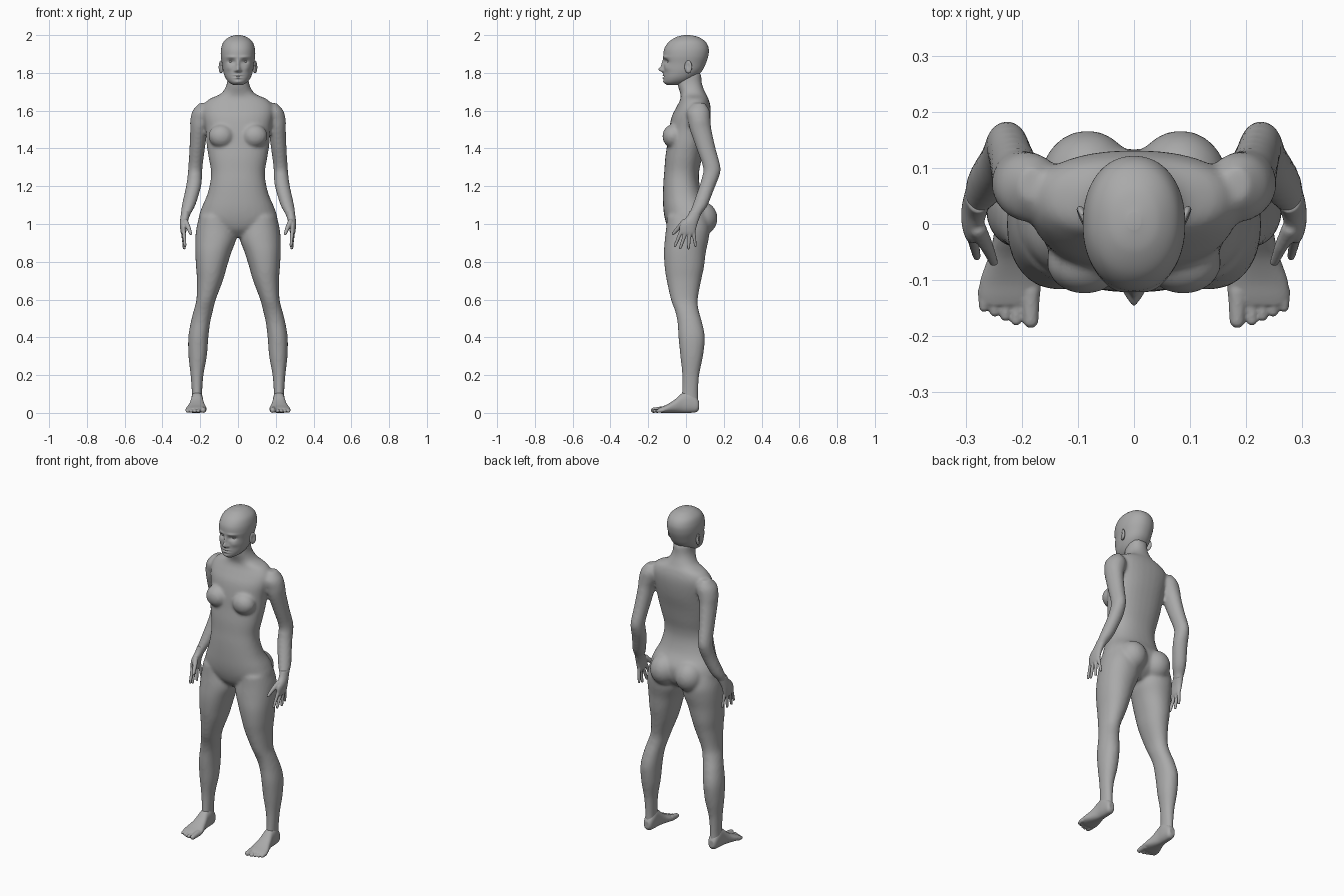
import bpy, bmesh, math
from mathutils import Vector, Matrix

if "Cube" in bpy.data.objects:
    bpy.data.objects.remove(bpy.data.objects["Cube"], do_unlink=True)

grey = bpy.data.materials.new("plain_grey")
grey.use_nodes = True
tone = (0.4, 0.4, 0.4, 1)
grey.diffuse_color = tone
grey.node_tree.nodes["Principled BSDF"].inputs["Base Color"].default_value = tone


def spline(rings, steps):
    """Smoothly interpolate between neighbouring cross-sections."""
    out = []
    last = len(rings) - 1
    for i in range(last):
        a, b, c, d = (rings[min(max(i + k, 0), last)] for k in (-1, 0, 1, 2))
        for s in range(steps):
            t = s / steps
            out.append([q + t * (r - p + t * (2 * p - 5 * q + 4 * r - s4 + t * (3 * q - p - 3 * r + s4))) / 2
                        for p, q, r, s4 in zip(a, b, c, d)])
    return out + [list(rings[-1])]


def loft(bm, rings, side=1, along="z", sides=32, steps=4, power=1.0):
    """Skin rings of (station, x min, x max, other min, other max)."""
    loops = []
    for st, x0, x1, o0, o1 in spline(rings, steps):
        loop = []
        for k in range(sides):
            ang = 2 * math.pi * k / sides
            c, s = (math.copysign(abs(f) ** power, f) for f in (math.cos(ang), math.sin(ang)))
            x = side * ((x0 + x1) / 2 + c * (x1 - x0) / 2)
            o = (o0 + o1) / 2 + s * (o1 - o0) / 2
            loop.append(bm.verts.new((x, o, st) if along == "z" else (x, st, o)))
        loops.append(loop)
    for a, b in zip(loops, loops[1:]):
        for k in range(sides):
            n = (k + 1) % sides
            bm.faces.new((a[k], a[n], b[n], b[k]))
    bm.faces.new(loops[0])
    bm.faces.new(loops[-1])


def ball(bm, centre, radii, side=1):
    x, y, z = centre
    m = Matrix.Translation((side * x, y, z)) @ Matrix.Diagonal((*radii, 1))
    bmesh.ops.create_uvsphere(bm, u_segments=24, v_segments=16, radius=1, matrix=m)


def digit(bm, start, end, r0, r1, side=1):
    """Tapered finger or toe with rounded ends."""
    a, b = (Vector((side * p[0], p[1], p[2])) for p in (start, end))
    m = Matrix.Translation((a + b) / 2) @ (b - a).to_track_quat("Z", "Y").to_matrix().to_4x4()
    bmesh.ops.create_cone(bm, cap_ends=True, segments=12, radius1=r0, radius2=r1,
                          depth=(b - a).length, matrix=m)
    for p, r in ((a, r0), (b, r1)):
        bmesh.ops.create_uvsphere(bm, u_segments=12, v_segments=8, radius=r, matrix=Matrix.Translation(p))


def finish(bm, name, voxel=0, smooth=0):
    bmesh.ops.recalc_face_normals(bm, faces=bm.faces)
    mesh = bpy.data.meshes.new(name)
    bm.to_mesh(mesh)
    bm.free()
    mesh.materials.append(grey)
    ob = bpy.data.objects.new(name, mesh)
    bpy.context.collection.objects.link(ob)
    if voxel:
        rm = ob.modifiers.new("fuse", "REMESH")
        rm.mode = "VOXEL"
        rm.voxel_size = voxel
        rm.use_smooth_shade = True
        sm = ob.modifiers.new("soften", "SMOOTH")
        sm.factor = 0.5
        sm.iterations = smooth
    bpy.ops.object.select_all(action="DESELECT")
    ob.select_set(True)
    bpy.context.view_layer.objects.active = ob
    bpy.ops.object.shade_smooth()
    return ob


# Trunk and neck: height, half width, front, back
trunk = [(.93, .05, -.05, .06), (.97, .14, -.09, .11), (1.02, .205, -.11, .13),
         (1.08, .195, -.12, .13), (1.15, .165, -.122, .09), (1.22, .147, -.12, .07),
         (1.28, .143, -.115, .07), (1.35, .155, -.11, .085), (1.42, .166, -.1, .1),
         (1.5, .172, -.09, .12), (1.57, .185, -.075, .13), (1.62, .185, -.05, .13),
         (1.66, .155, -.03, .12), (1.69, .09, -.03, .105), (1.74, .06, -.045, .085),
         (1.8, .055, -.05, .08)]
# Limbs: height, inner, outer, front, back
arm = [(1.64, .16, .205, .04, .1), (1.6, .13, .24, .005, .125), (1.55, .14, .253, .01, .13),
       (1.5, .16, .253, .02, .135), (1.4, .175, .257, .055, .157), (1.3, .188, .263, .09, .183),
       (1.25, .19, .268, .085, .175), (1.2, .195, .275, .07, .155), (1.1, .225, .297, .035, .115),
       (1.05, .252, .303, .015, .08), (1.03, .256, .303, .01, .075)]
leg = [(1.04, .04, .205, -.1, .11), (.98, .015, .22, -.105, .125), (.92, .01, .226, -.112, .12),
       (.85, .035, .226, -.117, .105), (.77, .06, .222, -.113, .095), (.7, .08, .217, -.102, .08),
       (.6, .118, .22, -.08, .062), (.54, .133, .235, -.058, .068), (.48, .147, .25, -.045, .085),
       (.4, .157, .263, -.04, .1), (.3, .165, .262, -.03, .09), (.2, .183, .251, -.02, .07),
       (.1, .19, .244, -.022, .064), (.05, .188, .246, -.03, .066)]
body = bmesh.new()
loft(body, [(z, -w, w, f, b) for z, w, f, b in trunk], power=0.88)
for side in (1, -1):
    loft(body, arm, side)
    loft(body, leg, side, power=0.93)
    ball(body, (.088, -.068, 1.465), (.068, .057, .062), side)
    ball(body, (.083, .08, 1.03), (.083, .087, .09), side)
finish(body, "body", voxel=0.009, smooth=6)

# Hands and feet
palm = [(1.07, .253, .3, .02, .085), (1.04, .258, .304, .005, .075), (1.0, .268, .308, -.03, .06),
        (.96, .274, .304, -.035, .05), (.945, .28, .3, -.025, .04)]
fingers = [((.288, -.022, .97), (.28, -.058, .885)), ((.291, 0, .96), (.284, -.03, .873)),
           ((.291, .02, .96), (.285, .013, .872)), ((.288, .038, .97), (.28, .05, .885))]
foot = [(.069, .2, .234, .02, .06), (.055, .19, .243, .004, .085), (.02, .185, .248, 0, .115),
        (-.02, .184, .25, 0, .105), (-.06, .176, .26, 0, .07), (-.1, .166, .274, 0, .045),
        (-.13, .168, .276, 0, .032), (-.145, .175, .27, .004, .025)]
for side, label in ((1, "left"), (-1, "right")):
    hand = bmesh.new()
    loft(hand, palm, side)
    for start, end in fingers:
        digit(hand, start, end, .011, .0075, side)
    digit(hand, (.278, -.01, 1.01), (.262, -.04, .98), .016, .012, side)
    digit(hand, (.262, -.04, .98), (.25, -.068, .948), .012, .008, side)
    finish(hand, label + "_hand", voxel=0.004, smooth=2)

    sole = bmesh.new()
    loft(sole, foot, side, along="y", power=0.85)
    digit(sole, (.185, -.12, .018), (.184, -.172, .014), .018, .014, side)
    for k in range(4):
        x = .21 + .019 * k
        digit(sole, (x, -.12, .015), (x, -.172 + .008 * k, .01), .012, .0095, side)
    finish(sole, label + "_foot", voxel=0.004, smooth=2)

# Head: height, half width, front, back
skull = [(1.735, .022, -.1, -.05), (1.75, .048, -.115, .01), (1.775, .067, -.118, .05),
         (1.81, .079, -.117, .085), (1.85, .085, -.118, .105), (1.89, .091, -.12, .118),
         (1.93, .089, -.114, .12), (1.965, .076, -.09, .103), (1.99, .046, -.05, .065),
         (2.0, .012, -.01, .02)]
# Facial forms: x, height, x radius, z radius, push along y
forms = [(0, 1.818, .012, .014, -.026), (0, 1.845, .009, .022, -.012), (.013, 1.812, .008, .007, -.008),
         (.036, 1.86, .02, .012, .014), (.036, 1.884, .024, .007, -.005), (.05, 1.825, .018, .016, -.005),
         (0, 1.788, .02, .005, -.006), (0, 1.781, .024, .003, .004), (0, 1.773, .018, .005, -.006),
         (0, 1.752, .018, .009, -.005)]
head = bmesh.new()
loft(head, [(z, -w, w, f, b) for z, w, f, b in skull], sides=128, steps=10, power=0.93)
for v in head.verts:
    if v.co.y < -.03:
        v.co.y += sum(p * math.exp(-((abs(v.co.x) - x) / rx) ** 2 - ((v.co.z - z) / rz) ** 2)
                      for x, z, rx, rz, p in forms)
finish(head, "head")

# Eyes and ears
for side, label in ((1, "left"), (-1, "right")):
    eye = bmesh.new()
    ball(eye, (.036, -.086, 1.86), (.014, .013, .0085), side)
    finish(eye, label + "_eye")
    ear = bmesh.new()
    ball(ear, (.09, .012, 1.832), (.012, .02, .034), side)
    for v in ear.verts:
        # Flare the rear rim outward and hollow the middle
        v.co.x += side * .35 * (v.co.y - .012)
        if abs(v.co.x) > .092:
            r2 = ((v.co.y - .01) / .012) ** 2 + ((v.co.z - 1.836) / .02) ** 2
            v.co.x -= side * .008 * math.exp(-r2)
    finish(ear, label + "_ear")
